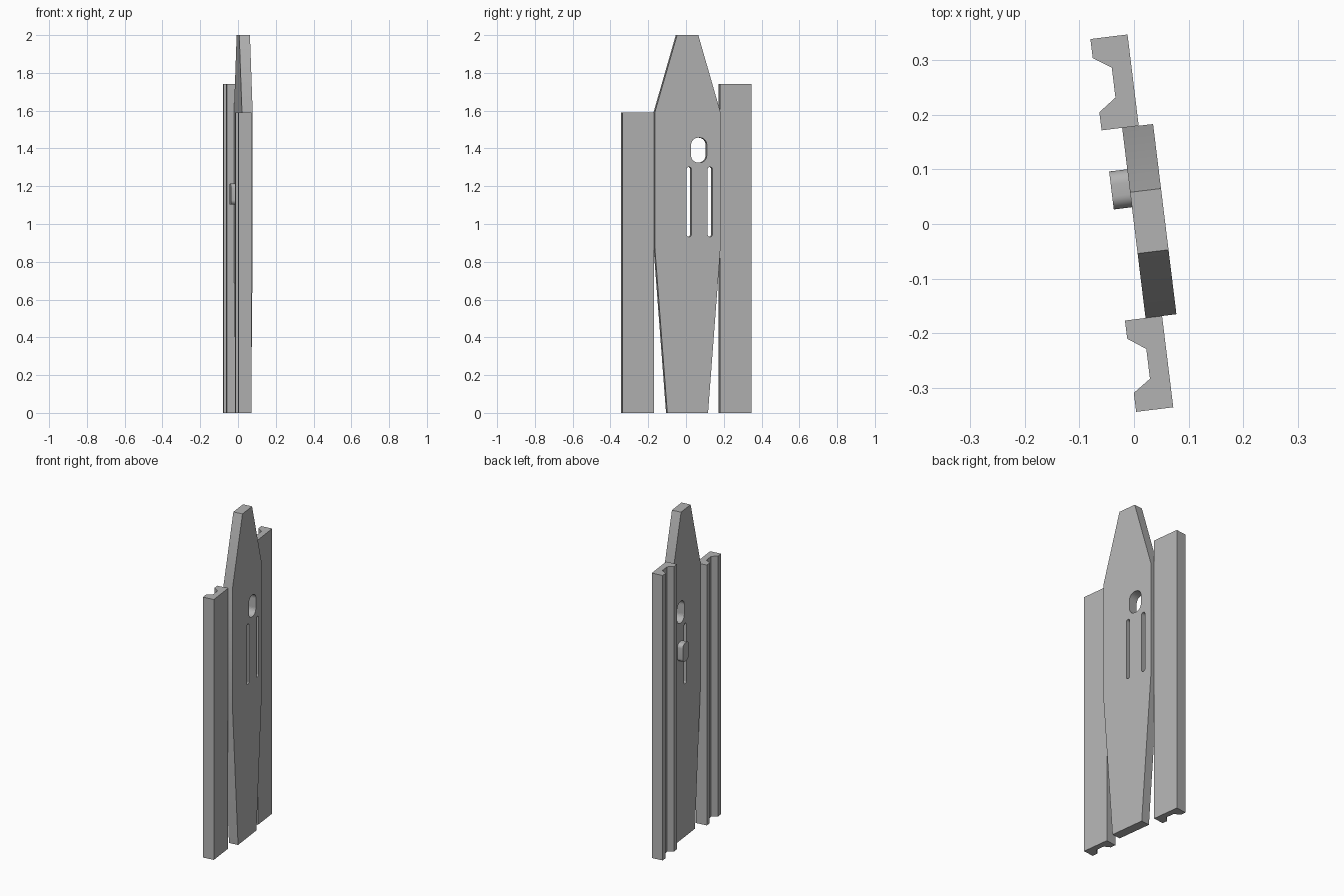
import bpy, bmesh, math
from mathutils import Matrix, Vector

if "Cube" in bpy.data.objects:
    bpy.data.objects.remove(bpy.data.objects["Cube"])

YAW = Matrix.Rotation(math.radians(7), 4, 'Z')   # whole model is turned slightly
MID = 0.002                                      # symmetry line across the width

grey = bpy.data.materials.new("plain grey")
grey.diffuse_color = (0.45, 0.45, 0.45, 1)
grey.use_nodes = True
grey.node_tree.nodes["Principled BSDF"].inputs["Base Color"].default_value = grey.diffuse_color


def prism(name, points, depth):
    """Extrude a flat 3D outline along the depth vector."""
    bm = bmesh.new()
    face = bm.faces.new([bm.verts.new(p) for p in points])
    ext = bmesh.ops.extrude_face_region(bm, geom=[face])
    bmesh.ops.translate(bm, vec=Vector(depth),
                        verts=[v for v in ext["geom"] if isinstance(v, bmesh.types.BMVert)])
    bmesh.ops.recalc_face_normals(bm, faces=bm.faces)
    bm.transform(YAW)
    mesh = bpy.data.meshes.new(name)
    bm.to_mesh(mesh)
    bm.free()
    mesh.materials.append(grey)
    ob = bpy.data.objects.new(name, mesh)
    bpy.context.collection.objects.link(ob)
    return ob


def rounded(x, y, z, w, h, r, n=8):
    """Rounded rectangle outline facing sideways at x."""
    pts = []
    for k, (sy, sz) in enumerate([(1, 1), (-1, 1), (-1, -1), (1, -1)]):
        for i in range(n + 1):
            a = (k + i / n) * math.pi / 2
            pts.append((x, y + sy * (w / 2 - r) + r * math.cos(a),
                        z + sz * (h / 2 - r) + r * math.sin(a)))
    return pts


# Tapered central blade
half = [(0.1085, 0), (0.1755, 0.88), (0.1755, 1.59), (0.0565, 2)]
outline = [(0, MID + y, z) for y, z in half] + [(0, MID - y, z) for y, z in reversed(half)]
blade = prism("blade", outline, (0.057, 0, 0))

# Openings through the blade: one large hole and two long slots
openings = [("hole", 0.062, 1.391, 0.084, 0.132, 0.038),
            ("slot_left", 0.009, 1.117, 0.025, 0.37, 0.012),
            ("slot_right", 0.121, 1.117, 0.025, 0.37, 0.012)]
for name, y, z, w, h, r in openings:
    cutter = prism(name + "_cutter", rounded(-0.02, y, z, w, h, r), (0.1, 0, 0))
    cutter.hide_render = True
    cutter.hide_set(True)
    mod = blade.modifiers.new(name, 'BOOLEAN')
    mod.operation = 'DIFFERENCE'
    mod.solver = 'EXACT'
    mod.object = cutter

# Grooved side rails, mirrored with different heights
rail = [(0.0305, 0.1755), (0.0305, 0.344), (-0.038, 0.344), (-0.038, 0.309),
        (-0.0055, 0.287), (-0.0055, 0.232), (-0.038, 0.209), (-0.038, 0.1755)]
for name, side, height in [("tall_rail", 1, 1.74), ("short_rail", -1, 1.59)]:
    prism(name, [(x, MID + side * y, 0) for x, y in rail], (0, 0, height))

# Small rounded button on the grooved side
button = prism("button", rounded(-0.0335, 0.066, 1.158, 0.07, 0.112, 0.024), (0.0335, 0, 0))

# Smooth the rounded walls, keep edges sharp
for ob in (blade, button):
    bpy.ops.object.select_all(action='DESELECT')
    ob.select_set(True)
    bpy.context.view_layer.objects.active = ob
    bpy.ops.object.shade_smooth_by_angle(angle=math.radians(30))
